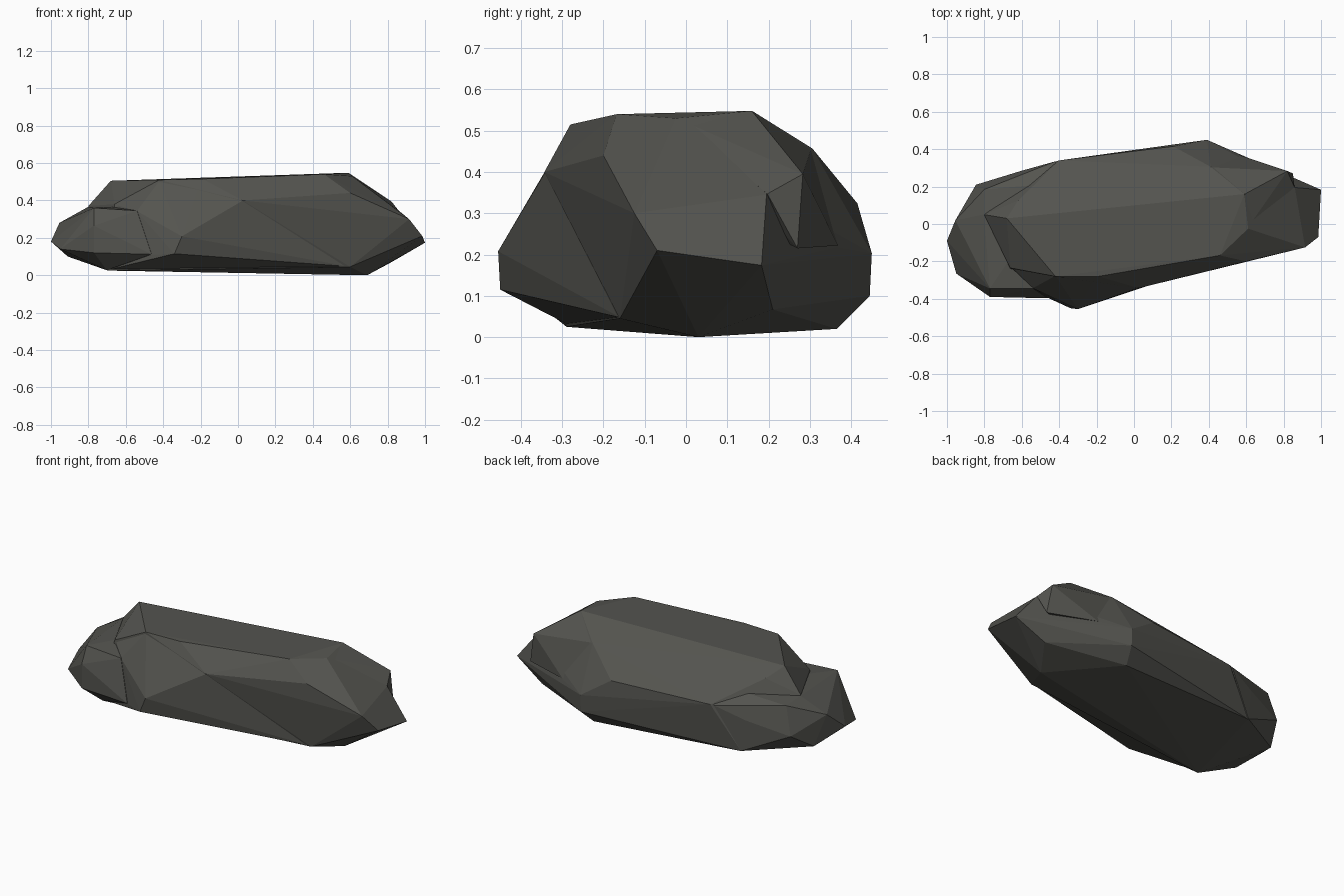
import bpy, bmesh

stone = bpy.data.materials.new("dark_stone")
stone.diffuse_color = (0.088, 0.088, 0.078, 1)


def hull(name, pts):
    """Faceted stone chunk: convex hull around a few corner points."""
    bm = bmesh.new()
    for p in pts:
        bm.verts.new(p)
    bmesh.ops.convex_hull(bm, input=bm.verts[:])
    junk = [v for v in bm.verts if not v.link_faces]
    bmesh.ops.delete(bm, geom=junk, context='VERTS')
    bmesh.ops.recalc_face_normals(bm, faces=bm.faces[:])
    me = bpy.data.meshes.new(name)
    bm.to_mesh(me)
    bm.free()
    me.materials.append(stone)
    ob = bpy.data.objects.new(name, me)
    bpy.context.collection.objects.link(ob)
    return ob


# long main boulder
body = hull("boulder", [
    (.025, -.343, .40), (.6, -.2, .44),
    (.985, -.07, .21), (.915, -.125, .30), (.6, -.16, .045),
    (1, .183, .174), (.86, .195, .345), (.815, .21, .067), (.69, .03, 0),
    (.61, -.025, .53), (.59, .16, .548), (.46, -.168, .54),
    (-.19, -.28, .515), (-.42, -.28, .51), (-.68, .03, .505), (-.66, -.235, .38),
    (-.62, .125, .45), (-.38, .225, .39), (-.4, .34, .315), (-.8, .05, .37),
    (.41, .306, .457), (.21, .415, .324), (.39, .45, .203), (.39, .445, .1),
    (.57, .365, .218), (.36, .365, .02), (-.57, .29, .06), (-.7, -.29, .025)])

# bulge at the front left, beside the inset flat front panel
bulge = hull("front_bulge", [
    (-.34, -.45, .115), (-.30, -.455, .208), (.024, -.342, .398), (.59, -.158, .047),
    (-.20, -.278, .51), (-.42, -.277, .505), (-.655, -.23, .377),
    (-.54, -.343, .343), (-.46, -.395, .11), (-.69, -.285, .03), (-.2, 0, .2)])

# lower ledge at the left end
ledge = hull("left_ledge", [
    (-.8, .185, .355), (-.802, .052, .365), (-.77, -.345, .36), (-.54, -.345, .345),
    (-.77, -.39, .265), (-.955, .02, .28), (-1, -.09, .18), (-.95, -.265, .14),
    (-.77, -.39, .12), (-.462, -.397, .112), (-.845, .21, .19), (-.91, .08, .1),
    (-.572, .292, .062), (-.6, .285, .25), (-.42, .335, .313), (-.39, .22, .385),
    (-.702, -.292, .027), (-.4, 0, .1)])

# small raised knob at the right end
knob = hull("right_knob", [
    (.82, .283, .395), (.592, .16, .547), (.608, -.02, .529), (.41, .303, .456),
    (.565, .368, .222), (.858, .197, .347), (.5, .1, .3), (.85, .27, .215)])

# fuse the chunks into one rock
for part in (bulge, ledge, knob):
    mod = body.modifiers.new("fuse", 'BOOLEAN')
    mod.operation = 'UNION'
    mod.solver = 'EXACT'
    mod.object = part
bpy.context.view_layer.update()
fused = bpy.data.meshes.new_from_object(
    body.evaluated_get(bpy.context.evaluated_depsgraph_get()))
body.modifiers.clear()
body.data = fused
for part in (bulge, ledge, knob):
    bpy.data.objects.remove(part)
